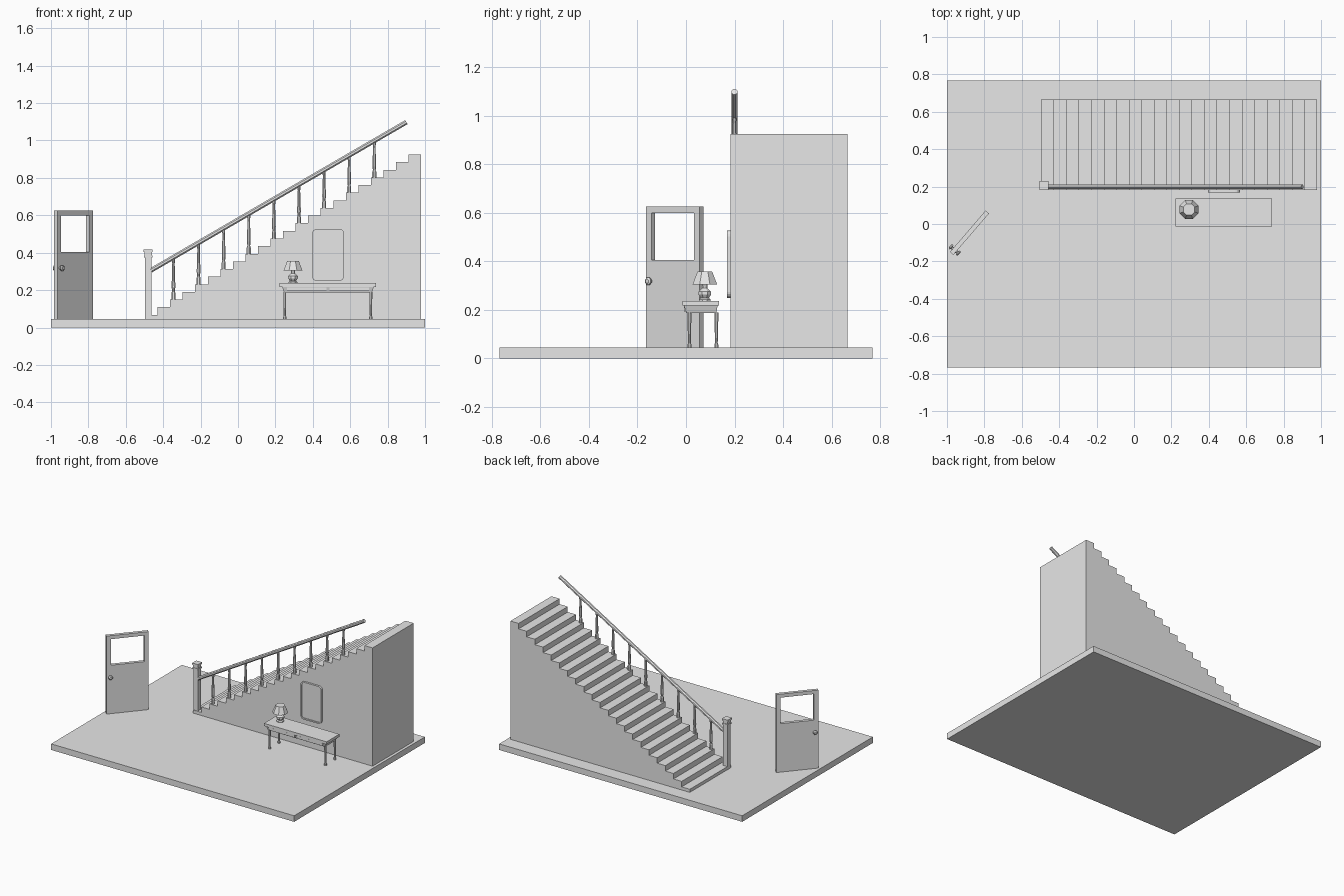
import bpy, bmesh, math
from mathutils import Matrix, Vector

if "Cube" in bpy.data.objects:
    bpy.data.objects.remove(bpy.data.objects["Cube"], do_unlink=True)

grey = bpy.data.materials.new("plain_grey")
grey.use_nodes = True
GREY = (0.8, 0.8, 0.8, 1)
grey.diffuse_color = GREY
grey.node_tree.nodes["Principled BSDF"].inputs["Base Color"].default_value = GREY


def finish(name, bm):
    bmesh.ops.recalc_face_normals(bm, faces=bm.faces)
    mesh = bpy.data.meshes.new(name)
    bm.to_mesh(mesh)
    bm.free()
    mesh.materials.append(grey)
    obj = bpy.data.objects.new(name, mesh)
    bpy.context.collection.objects.link(obj)
    return obj


def add_box(bm, lo, hi):
    lo, hi = Vector(lo), Vector(hi)
    size = hi - lo
    mat = Matrix.Translation((lo + hi) / 2) @ Matrix.Diagonal((*size, 1))
    return bmesh.ops.create_cube(bm, size=1, matrix=mat)["verts"]


def boxes(name, *spans):
    bm = bmesh.new()
    for lo, hi in spans:
        add_box(bm, lo, hi)
    return finish(name, bm)


def prism(name, points, push):
    """Extrude a flat outline along push."""
    bm = bmesh.new()
    face = bm.faces.new([bm.verts.new(p) for p in points])
    out = bmesh.ops.extrude_face_region(bm, geom=[face])["geom"]
    bmesh.ops.translate(bm, vec=push, verts=[v for v in out if isinstance(v, bmesh.types.BMVert)])
    return finish(name, bm)


def lathe(name, profile, location, sides=8):
    """Stack rings of (radius, height) and cap both ends."""
    bm = bmesh.new()
    rings = []
    for r, z in profile:
        angles = [math.tau * (i + 0.5) / sides for i in range(sides)]
        rings.append([bm.verts.new((r * math.cos(a), r * math.sin(a), z)) for a in angles])
    for a, b in zip(rings, rings[1:]):
        for i in range(sides):
            j = (i + 1) % sides
            bm.faces.new((a[i], a[j], b[j], b[i]))
    bm.faces.new(rings[0])
    bm.faces.new(rings[-1])
    obj = finish(name, bm)
    obj.location = location
    return obj


# Floor slab
FLOOR = 0.045
boxes("floor", ((-1, -0.768, 0), (1, 0.768, FLOOR)))

# Solid staircase from a stepped profile
STEPS, RUN, RISE = 22, 0.0671, 0.0408
X0, FIRST, FRONT, BACK = -0.497, 0.068, 0.183, 0.665
END = X0 + STEPS * RUN
outline = [(X0, FRONT, FLOOR)]
for k in range(STEPS):
    for x in (X0 + k * RUN, X0 + (k + 1) * RUN):
        outline.append((x, FRONT, FIRST + k * RISE))
outline.append((END, FRONT, FLOOR))
prism("staircase", outline, (0, BACK - FRONT, 0))

# Newel post with stepped cap
RAIL_Y = 0.199


def square(half, low, high, x=-0.48, y=0.205):
    return (x - half, y - half, low), (x + half, y + half, high)


boxes("newel_post", square(0.018, FLOOR, 0.374), square(0.023, 0.374, 0.384),
      square(0.019, 0.384, 0.404), square(0.024, 0.404, 0.417))

# Handrail
rail_a, rail_b = Vector((-0.465, RAIL_Y, 0.306)), Vector((0.9, RAIL_Y, 1.098))
along = rail_b - rail_a
rail = lathe("handrail", [(0.0135, 0), (0.0135, along.length)], rail_a)
rail.rotation_euler = along.to_track_quat("Z", "Y").to_euler()

# Turned balusters on every second step
for i in range(9):
    x = -0.345 + i * 2 * RUN
    foot = FIRST + (2 + 2 * i) * RISE
    top = rail_a.z + (x - rail_a.x) * along.z / along.x
    h = top - foot
    lathe(f"baluster_{i + 1}", [(0.012, 0), (0.012, 0.15 * h), (0.008, 0.2 * h), (0.011, 0.3 * h),
                               (0.007, 0.85 * h), (0.009, 0.9 * h), (0.009, h)], (x, RAIL_Y, foot))

# Side table: top, apron with two drawers, legs
boxes("table_top", ((0.223, -0.014, 0.217), (0.739, 0.136, 0.237)))
bm = bmesh.new()
for v in add_box(bm, (0.236, -0.008, 0.188), (0.726, 0.13, 0.218)):
    if v.co.z < 0.2:
        v.co.x += 0.01 if v.co.x < 0.48 else -0.01
        v.co.y += 0.009 if v.co.y < 0.06 else -0.005
finish("table_apron", bm)
boxes("drawer_fronts", ((0.262, -0.009, 0.194), (0.472, 0.01, 0.214)),
      ((0.49, -0.009, 0.194), (0.7, 0.01, 0.214)))
for side, x in (("right", 0.25), ("left", 0.71)):
    for end, y in (("front", 0.014), ("back", 0.125)):
        lathe(f"table_leg_{end}_{side}", [(0.009, 0), (0.009, 0.012), (0.006, 0.018),
                                         (0.0085, 0.11), (0.0085, 0.145)], (x, y, FLOOR))

# Table lamp
lathe("lamp_base", [(0.026, 0), (0.026, 0.006), (0.018, 0.012), (0.028, 0.026), (0.028, 0.038),
                    (0.012, 0.052), (0.01, 0.085)], (0.294, 0.0775, 0.237))
lathe("lamp_shade", [(0.055, 0), (0.033, 0.053)], (0.294, 0.0775, 0.304))


# Wall mirror: rounded frame and a slightly recessed panel
def rounded(inset, y):
    cx, cz, r = 0.4815, 0.388, 0.025 - inset
    pts = []
    for q, (sx, sz) in enumerate(((1, 1), (-1, 1), (-1, -1), (1, -1))):
        for s in range(5):
            a = math.pi / 2 * (q + s / 4)
            pts.append((cx + sx * 0.0605 + r * math.cos(a), y, cz + sz * 0.114 + r * math.sin(a)))
    return pts


prism("mirror_panel", rounded(0.008, 0.174), (0, 0.01, 0))
bm = bmesh.new()
loops = [[bm.verts.new(p) for p in rounded(inset, y)]
         for inset, y in ((0, 0.184), (0, 0.168), (0.01, 0.168), (0.01, 0.184))]
for a, b in zip(loops, loops[1:] + loops[:1]):
    for i in range(len(a)):
        j = (i + 1) % len(a)
        bm.faces.new((a[i], a[j], b[j], b[i]))
finish("mirror_frame", bm)

# Free-standing door with a window opening, built flat and then turned
W, T, STILE = 0.146, 0.012, 0.03
TOP, SILL, HEAD = 0.625, 0.405, 0.599
turn = Matrix.Translation((-0.8795, -0.0465, 0)) @ Matrix.Rotation(math.radians(49.3), 4, "Z")
bm = bmesh.new()
xs = (-W, -W + STILE, W - STILE, W)
zs = (FLOOR, SILL, HEAD, TOP)
grid = [[bm.verts.new((x, -T, z)) for x in xs] for z in zs]
for r in range(3):
    for c in range(3):
        if (r, c) != (1, 1):
            bm.faces.new((grid[r][c], grid[r][c + 1], grid[r + 1][c + 1], grid[r + 1][c]))
out = bmesh.ops.extrude_face_region(bm, geom=bm.faces[:])["geom"]
bmesh.ops.translate(bm, vec=(0, 2 * T, 0), verts=[v for v in out if isinstance(v, bmesh.types.BMVert)])
bmesh.ops.dissolve_limit(bm, angle_limit=0.01, verts=bm.verts, edges=bm.edges)
finish("door", bm).matrix_world = turn

# Door knobs on both sides
for side, sign in (("front", -1), ("back", 1)):
    knob = lathe(f"door_knob_{side}", [(0.01, 0), (0.008, 0.006), (0.016, 0.01),
                                      (0.016, 0.016), (0.009, 0.021)], (0, 0, 0))
    knob.matrix_world = (turn @ Matrix.Translation((-W + 0.024, sign * T, 0.318))
                         @ Matrix.Rotation(-sign * math.pi / 2, 4, "X"))
